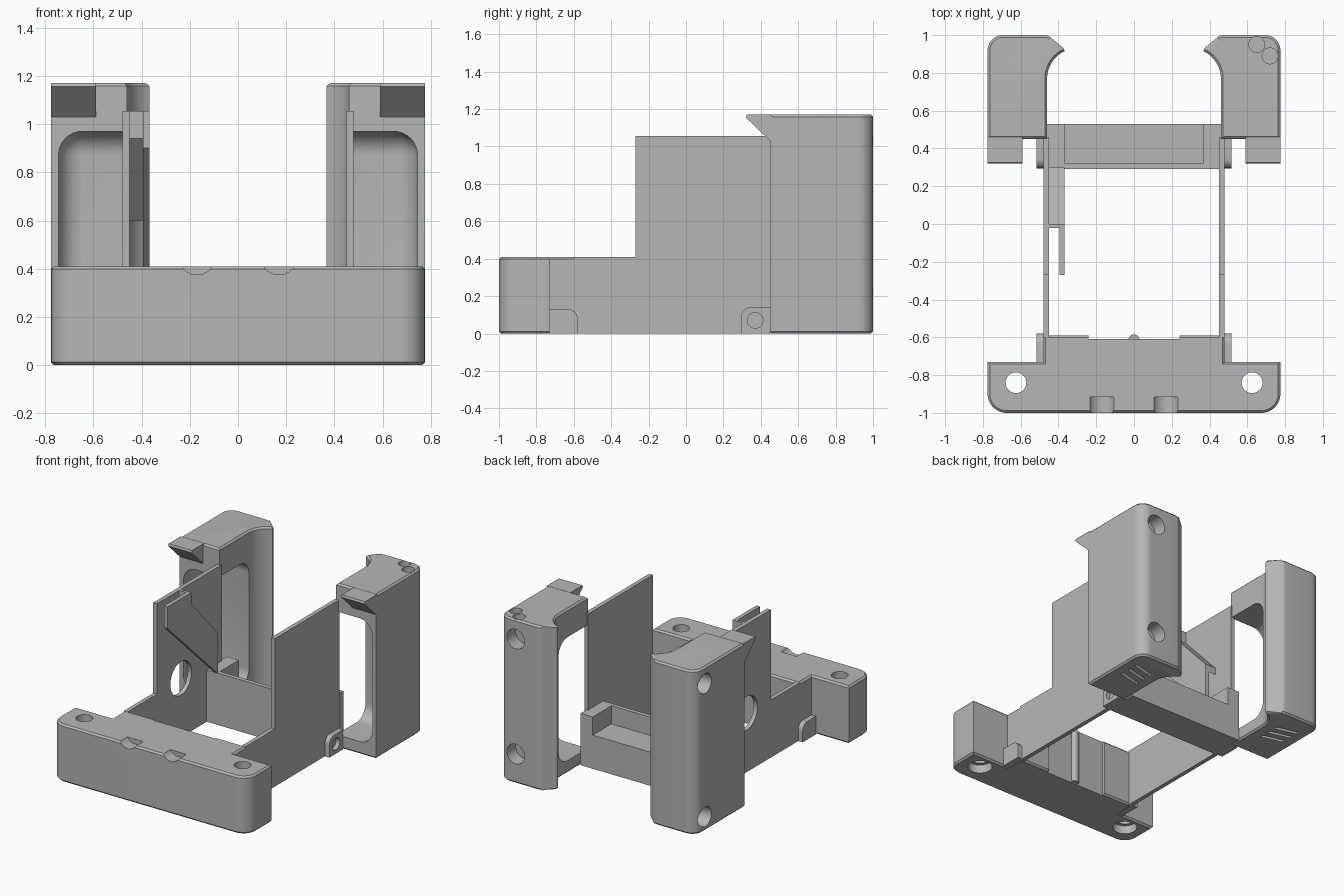
import bpy, bmesh, math
from mathutils import Vector

cube = bpy.data.objects.get("Cube")
if cube:
    bpy.data.objects.remove(cube, do_unlink=True)

grey = bpy.data.materials.new("light_grey_plastic")
grey.use_nodes = True
GREY = (0.47, 0.47, 0.47, 1)
grey.diffuse_color = GREY
grey.node_tree.nodes["Principled BSDF"].inputs["Base Color"].default_value = GREY


def finish(name, bm):
    bmesh.ops.recalc_face_normals(bm, faces=bm.faces)
    mesh = bpy.data.meshes.new(name)
    bm.to_mesh(mesh)
    bm.free()
    mesh.materials.append(grey)
    ob = bpy.data.objects.new(name, mesh)
    bpy.context.collection.objects.link(ob)
    return ob


def prism(name, pts, axis, lo, hi, chamfer=0):
    """Extrude a 2D outline along an axis; outline uses the other two axes in order."""
    def place(p, d):
        v = list(p)
        v.insert("xyz".index(axis), d)
        return Vector(v)
    bm = bmesh.new()
    base = bm.faces.new([bm.verts.new(place(p, lo)) for p in pts])
    out = bmesh.ops.extrude_face_region(bm, geom=[base])
    move = place((0, 0), hi - lo)
    for v in out["geom"]:
        if isinstance(v, bmesh.types.BMVert):
            v.co += move
    if chamfer:
        caps = [f for f in bm.faces if len(f.verts) == len(pts) and len(pts) > 4]
        rim = list({e for f in caps for e in f.edges})
        bmesh.ops.bevel(bm, geom=rim, offset=chamfer, segments=1, affect='EDGES')
    return finish(name, bm)


def box(name, x, y, z, bevel=0):
    x, y, z = sorted(x), sorted(y), sorted(z)
    ob = prism(name, [(x[0], y[0]), (x[1], y[0]), (x[1], y[1]), (x[0], y[1])], "z", *z)
    if bevel:
        bm = bmesh.new()
        bm.from_mesh(ob.data)
        bmesh.ops.bevel(bm, geom=bm.edges[:], offset=bevel, segments=8, profile=0.5, affect='EDGES')
        bm.to_mesh(ob.data)
        bm.free()
    return ob


def arc(cx, cy, r, a0, a1, n=10):
    steps = [math.radians(a0 + (a1 - a0) * i / n) for i in range(n + 1)]
    return [(cx + r * math.cos(a), cy + r * math.sin(a)) for a in steps]


def rod(axis, centre, r, lo, hi):
    return prism("rod", arc(*centre, r, 0, 350, 35), axis, lo, hi)


def cut(ob, cutters):
    """Subtract each cutter, then bake the result and drop the cutters."""
    for c in cutters:
        m = ob.modifiers.new("cut", 'BOOLEAN')
        m.operation, m.solver, m.object = 'DIFFERENCE', 'EXACT', c
    baked = bpy.data.meshes.new_from_object(ob.evaluated_get(bpy.context.evaluated_depsgraph_get()))
    ob.modifiers.clear()
    ob.data = baked
    for c in cutters:
        bpy.data.objects.remove(c, do_unlink=True)
    return ob


# Front block with rounded outer corners, stepped in towards the frame
outline = (arc(-0.675, -0.9, 0.1, 180, 270) + arc(0.675, -0.9, 0.1, 270, 360)
           + [(0.775, -0.73), (0.48, -0.73), (0.48, -0.59), (-0.48, -0.59), (-0.48, -0.73), (-0.775, -0.73)])
block = prism("front_block", outline, "z", 0, 0.41, 0.012)
holes = [box("recess", (-0.24, 0.24), (-0.61, -0.5), (-0.1, 0.5))]
for s in (-1, 1):
    holes += [rod("z", (s * 0.625, -0.84), 0.055, -0.1, 0.6),
              rod("z", (s * 0.625, -0.84), 0.08, -0.1, 0.06),
              rod("y", (s * 0.17, 0.45), 0.075, -1.1, -0.915)]
cut(block, holes)
rib = rod("z", (0, -0.615), 0.03, 0.01, 0.4)
rib.name = "front_block_rib"

# Rear crossbar with a sunken shelf
box("crossbar", (-0.46, 0.46), (0.29, 0.53), (0, 0.24))
box("crossbar_front_wall", (-0.46, 0.46), (0.29, 0.32), (0.24, 0.37))
for s, label in ((-1, "right"), (1, "left")):
    box(label + "_crossbar_end", (s * 0.365, s * 0.46), (0.32, 0.53), (0.24, 0.37))

    # Side wall: low at the front, tall towards the tower
    wall = prism(label + "_side_wall", [(-0.6, 0), (0.46, 0), (0.46, 1.055), (-0.27, 1.055),
                                        (-0.27, 0.41), (-0.6, 0.41)], "x",
                 *sorted((s * 0.45, s * 0.48)))
    if s < 0:
        cut(wall, [rod("x", (0, 0.42), 0.12, -0.6, -0.3)])

    # Small side lugs at the foot of the wall
    front_lug = [(-0.73, 0), (-0.58, 0)] + arc(-0.63, 0.08, 0.05, 0, 90, 6) + [(-0.73, 0.13)]
    prism(label + "_front_lug", front_lug, "x", *sorted((s * 0.47, s * 0.515)))
    rear_lug = [(0.45, 0), (0.45, 0.14)] + arc(0.345, 0.09, 0.05, 90, 180, 6) + [(0.295, 0)]
    lug = prism(label + "_rear_lug", rear_lug, "x", *sorted((s * 0.47, s * 0.515)))
    cut(lug, [rod("x", (0.37, 0.07), 0.042, *sorted((s * 0.485, s * 0.6)))])

    # Tower: concave inner flank, rounded rear corner, scooped cavity
    plan = ([(0.46, 0.45), (0.775, 0.45)] + arc(0.695, 0.92, 0.08, 0, 90)
            + arc(0.47, 0.96, 0.04, 90, 135, 4) + [(0.372, 0.93)] + arc(0.30, 0.77, 0.16, 65, 0))
    tower = prism(label + "_tower", [(s * x, y) for x, y in plan], "z", 0, 1.17, 0.012)
    cutters = [box("cavity", (s * 0.25, s * 0.745), (0.2, 0.78), (0.09, 0.97), 0.1)]
    if s > 0:
        for z in (0.21, 1.03):
            cutters += [rod("y", (0.645, z), 0.07, 0.9, 1.1)]
        for spot in ((0.65, 0.95), (0.72, 0.89)):
            cutters += [rod("z", spot, 0.042, 1.12, 1.3)]
    else:
        for z in (0.1, 1.05):
            cutters += [rod("x", (0.89, z), 0.07, -0.9, -0.68)]
    # Slanted grooves under the foot
    for i in range(3):
        y = 0.66 + i * 0.07
        cutters.append(prism("groove", [(s * 0.54, y), (s * 0.7, y + 0.04), (s * 0.7, y + 0.065),
                                        (s * 0.54, y + 0.025)], "z", -0.1, 0.025))
    cut(tower, cutters)

    # Overhanging catch at the tower top
    prism(label + "_tower_catch", [(0.46, 1.02), (0.46, 1.17), (0.325, 1.17), (0.32, 1.155)], "x",
          *sorted((s * 0.59, s * 0.775)))

# Inner cable guide on the right wall: angled plate and the ramp joining it to the wall
prism("guide_plate", [(-0.27, 0.9), (-0.27, 1.055), (0, 1.055), (0, 0.97), (0.3, 0.65), (0.3, 0.36)],
      "x", -0.395, -0.367)
prism("guide_ramp", [(-0.02, 0.94), (-0.02, 1.055), (0, 1.055), (0, 0.97), (0.3, 0.65), (0.3, 0.6)],
      "x", -0.455, -0.39)

# Smooth the curved surfaces while keeping hard edges crisp
for ob in bpy.context.scene.objects:
    ob.select_set(ob.type == 'MESH')
    if ob.type == 'MESH':
        bpy.context.view_layer.objects.active = ob
bpy.ops.object.shade_smooth_by_angle(angle=math.radians(30))
